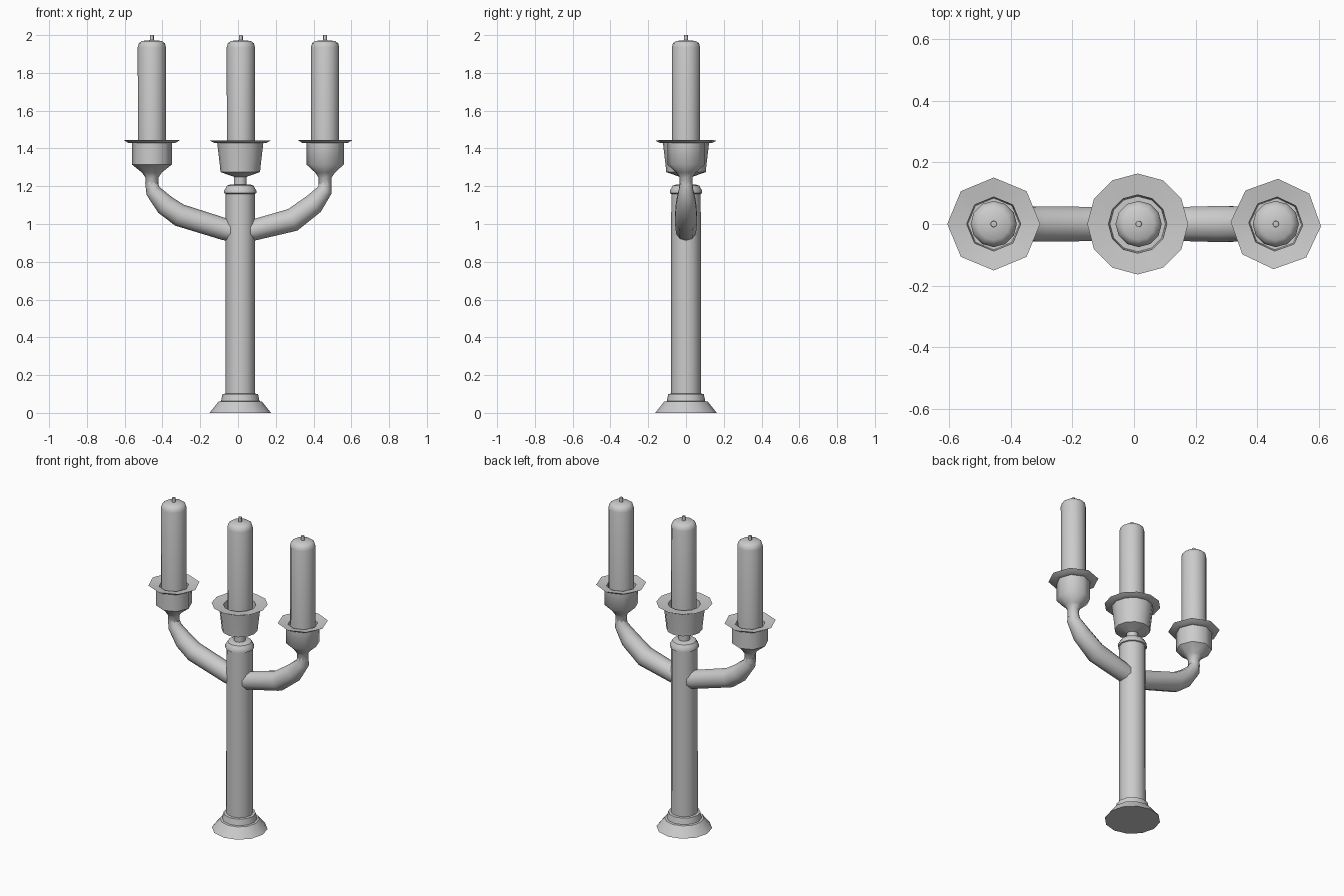
import bpy, bmesh, math
from mathutils import Vector

if "Cube" in bpy.data.objects:
    bpy.data.objects.remove(bpy.data.objects["Cube"])


def finish(bm, name, angle):
    bmesh.ops.recalc_face_normals(bm, faces=bm.faces)
    me = bpy.data.meshes.new(name)
    bm.to_mesh(me)
    bm.free()
    ob = bpy.data.objects.new(name, me)
    bpy.context.collection.objects.link(ob)
    bpy.ops.object.select_all(action='DESELECT')
    ob.select_set(True)
    bpy.context.view_layer.objects.active = ob
    bpy.ops.object.shade_smooth_by_angle(angle=math.radians(angle))
    return ob


def skin(name, rings, angle):
    """Bridge successive rings of points and cap both ends."""
    bm = bmesh.new()
    loops = [[bm.verts.new(p) for p in ring] for ring in rings]
    n = len(loops[0])
    for a, b in zip(loops, loops[1:]):
        for i in range(n):
            j = (i + 1) % n
            bm.faces.new((a[i], a[j], b[j], b[i]))
    bm.faces.new(loops[0])
    bm.faces.new(loops[-1])
    return finish(bm, name, angle)


def lathe(name, x, profile, sides, angle=40, turn=0):
    rings = []
    for r, z in profile:
        rings.append([(x + r * math.cos(turn + math.tau * i / sides),
                       r * math.sin(turn + math.tau * i / sides), z)
                      for i in range(sides)])
    return skin(name, rings, angle)


def arm(name, path, sides=10):
    """Tapered tube along (x, z, radius) stations in the y = 0 plane."""
    pts = [Vector((x, 0, z)) for x, z, r in path]
    rings = []
    for k, p in enumerate(pts):
        t = (pts[min(k + 1, len(pts) - 1)] - pts[max(k - 1, 0)]).normalized()
        side = Vector((-t.z, 0, t.x))
        r = path[k][2]
        rings.append([p + side * (r * math.cos(math.tau * i / sides))
                      + Vector((0, r * math.sin(math.tau * i / sides), 0))
                      for i in range(sides)])
    return skin(name, rings, 60)


def candle(name, x):
    lathe(name, x, [(0.074, 1.36), (0.075, 1.935), (0.069, 1.957),
                    (0.052, 1.969), (0.012, 1.973)], 12, 45)
    lathe(name + "_wick", x, [(0.011, 1.96), (0.010, 2.0)], 8, 50)


CX = 0.012

# Stepped foot
lathe("foot", CX, [(0.163, 0), (0.115, 0.06), (0.102, 0.062), (0.094, 0.10),
                   (0.07, 0.103)], 12)

# Column with collar and rounded cap
lathe("column", CX, [(0.079, 0.08), (0.078, 1.16), (0.085, 1.163), (0.085, 1.178),
                     (0.077, 1.19), (0.07, 1.203), (0.05, 1.21)], 12)

# Central cup with drip tray
lathe("centre_cup", CX, [(0.034, 1.19), (0.034, 1.25), (0.105, 1.275), (0.107, 1.30),
                         (0.122, 1.428), (0.14, 1.43), (0.164, 1.443),
                         (0.095, 1.436), (0.09, 1.36)], 12)
candle("centre_candle", 0.015)

# Side cups with octagonal drip trays
for name, x, r, tray, turn in (("left", -0.456, 0.106, 0.151, 0),
                               ("right", 0.461, 0.099, 0.147, -0.05)):
    lathe(name + "_cup", x, [(0.034, 1.19), (0.034, 1.245), (0.052, 1.272), (r, 1.315),
                             (r, 1.428), (tray - 0.025, 1.43), (tray, 1.446),
                             (0.088, 1.436), (0.084, 1.36)], 8, 48, turn)
    candle(name + "_candle", x)

# Curved arms
arm("left_arm", [(0.0, 0.955, 0.055), (-0.07, 0.972, 0.058), (-0.31, 1.047, 0.060),
                 (-0.385, 1.10, 0.055), (-0.45, 1.175, 0.040), (-0.46, 1.225, 0.032)])
arm("right_arm", [(0.02, 0.955, 0.054), (0.09, 0.970, 0.056), (0.29, 1.022, 0.062),
                  (0.40, 1.105, 0.056), (0.46, 1.18, 0.040), (0.463, 1.235, 0.030)])
